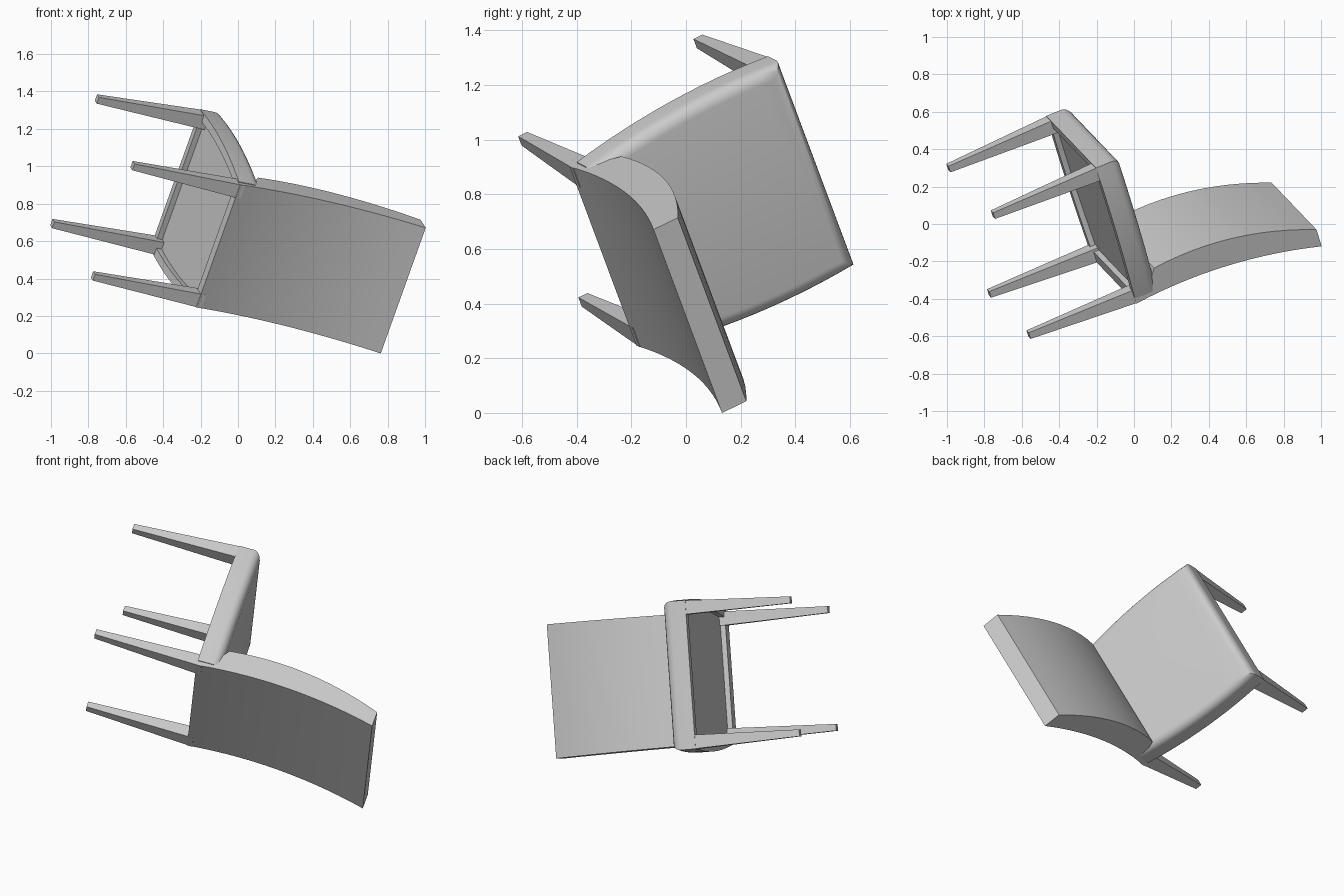
import bpy, bmesh, math
from mathutils import Matrix, Vector

if "Cube" in bpy.data.objects:
    bpy.data.objects.remove(bpy.data.objects["Cube"])

# Chair axes: forward, sideways, up (the chair lies tipped over)
fwd = Vector((-0.27, 0.868, 0.421)).normalized()
side = Vector((0.318, -0.332, 0.889))
side = (side - fwd * side.dot(fwd)).normalized()
up = fwd.cross(side)
POSE = Matrix((fwd, side, up)).transposed().to_4x4()
POSE.translation = (-0.776, -0.152, 0.87)

mat = bpy.data.materials.new("light_grey")
mat.diffuse_color = (0.6, 0.6, 0.6, 1)
mat.use_nodes = True
mat.node_tree.nodes["Principled BSDF"].inputs["Base Color"].default_value = mat.diffuse_color

SEAT_LOW, SEAT_TOP, BACK_TOP = 0.608, 0.745, 1.667


def finish(name, bm, angle=40):
    """Pose the part, colour it and shade it."""
    bmesh.ops.recalc_face_normals(bm, faces=bm.faces)
    me = bpy.data.meshes.new(name)
    bm.to_mesh(me)
    bm.free()
    me.transform(POSE)
    me.materials.append(mat)
    ob = bpy.data.objects.new(name, me)
    bpy.context.collection.objects.link(ob)
    bpy.ops.object.select_all(action='DESELECT')
    ob.select_set(True)
    bpy.context.view_layer.objects.active = ob
    bpy.ops.object.shade_smooth_by_angle(angle=math.radians(angle))


def loft(bm, *outlines):
    """Join matching outlines in order and cap both ends."""
    rings = [[bm.verts.new(p) for p in o] for o in outlines]
    n = len(rings[0])
    for a, b in zip(rings, rings[1:]):
        for i in range(n):
            j = (i + 1) % n
            bm.faces.new((a[i], a[j], b[j], b[i]))
    bm.faces.new(rings[0])
    bm.faces.new(rings[-1])


def seat_ring(z, inset=0.0, rear=-0.405):
    """Bowed seat outline at one height, drawn in at the sides and front."""
    count, tip = 12, 0.42 - inset
    ds = [rear + (tip - rear) * i / count for i in range(count + 1)]
    half = [(d, 0.43 - 0.172 * (d - 0.17) ** 2 - inset, z) for d in ds]
    return half + [(d, -w, z) for d, w, z in reversed(half)]


# Seat: shallow hollow underside, rim, sides, then rounded top edge
bm = bmesh.new()
R = 0.05
fillet = [seat_ring(SEAT_TOP - R + R * math.sin(t), R * (1 - math.cos(t)))
          for t in (math.pi / 2 * i / 6 for i in range(7))]
loft(bm, seat_ring(SEAT_LOW + 0.03, 0.045, -0.37), seat_ring(SEAT_LOW, 0.045, -0.37),
     seat_ring(SEAT_LOW), *fillet)
finish("seat", bm)

# Backrest: curved slab, thinner towards the top, running down to the seat rim
bm = bmesh.new()
STEPS = 14
heights = [SEAT_LOW + (BACK_TOP - SEAT_LOW) * i / STEPS for i in range(STEPS + 1)]
rear = [(-0.42 - 0.195 * (z - 0.9) ** 2, z) for z in heights]
front = [(-0.27 - 0.315 * (z - 0.95) ** 2, z) for z in heights if z > 0.7]
front = [(-0.385, SEAT_LOW), (-0.385, 0.69)] + front
section = rear + front[::-1]
width = lambda z: 0.369 + 0.009 * (z - SEAT_LOW) / (BACK_TOP - SEAT_LOW)
loft(bm, [(d, -width(z), z) for d, z in section], [(d, width(z), z) for d, z in section])
finish("backrest", bm, 30)

# Legs: square, tapered to the feet
legs = {"front": ((0.375, 0.375), (0.379, 0.379)), "back": ((-0.382, 0.332), (-0.396, 0.329))}
square = [(-1, -1), (1, -1), (1, 1), (-1, 1)]
for end, (foot, head) in legs.items():
    for label, s in (("left", 1), ("right", -1)):
        bm = bmesh.new()
        loft(bm, [(foot[0] + 0.019 * a, s * foot[1] + 0.019 * b, 0.004) for a, b in square],
             [(head[0] + 0.04 * a, s * head[1] + 0.04 * b, SEAT_LOW + 0.03) for a, b in square])
        finish(f"{end}_leg_{label}", bm)
